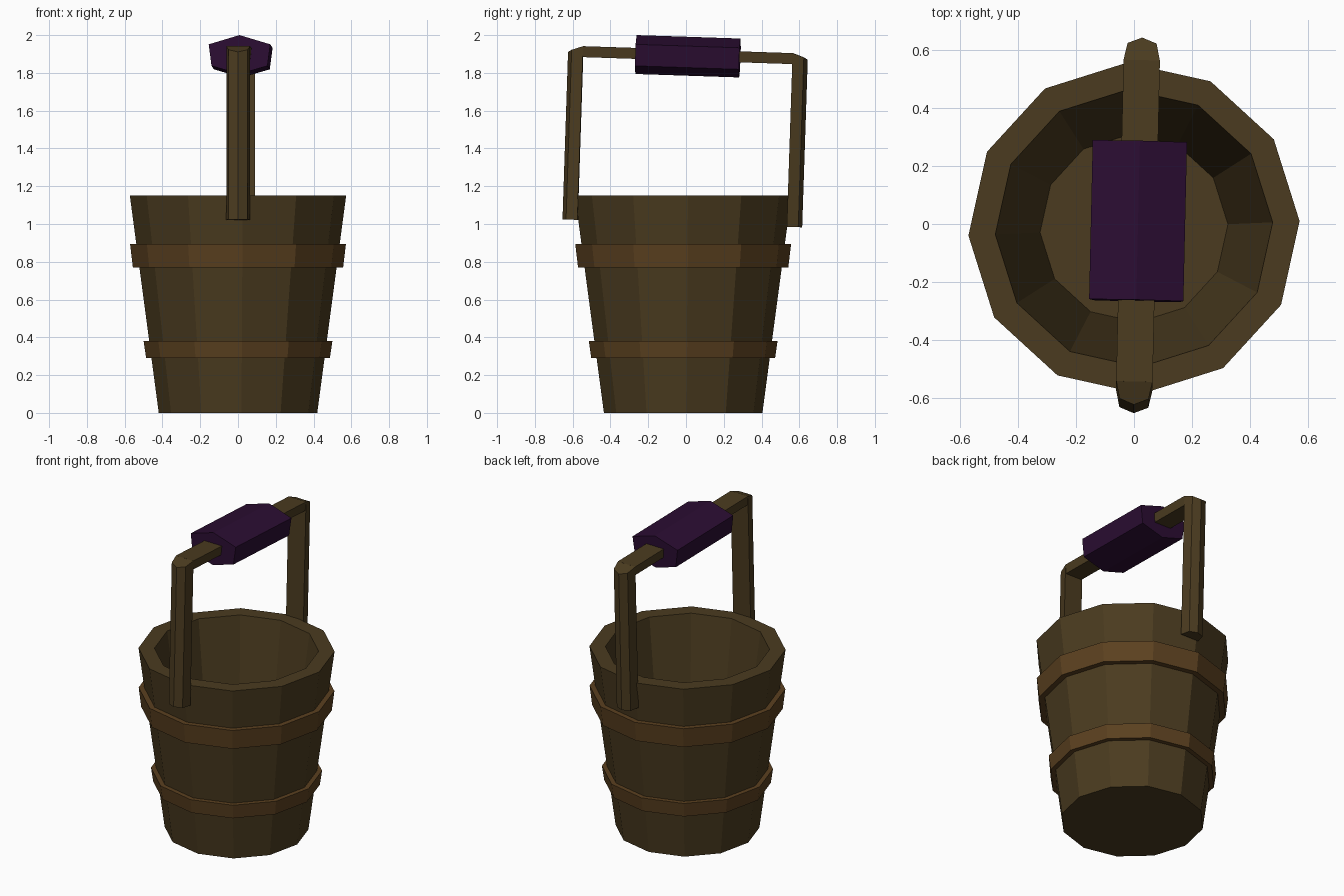
import bpy, bmesh
from math import cos, sin, pi, radians
from mathutils import Matrix

if "Cube" in bpy.data.objects:
    bpy.data.objects.remove(bpy.data.objects["Cube"])

SIDES = 12
TURN = radians(2.5)
CY = -0.015


def material(name, rgb):
    m = bpy.data.materials.new(name)
    m.diffuse_color = (*rgb, 1)
    m.use_nodes = True
    m.node_tree.nodes["Principled BSDF"].inputs["Base Color"].default_value = m.diffuse_color
    return m


wood = material("wood", (0.07, 0.044, 0.014))
band_wood = material("band_wood", (0.105, 0.052, 0.014))
purple = material("purple_wrap", (0.024, 0.004, 0.032))


def finish(name, bm, mat, matrix=None):
    bmesh.ops.remove_doubles(bm, verts=bm.verts, dist=1e-5)
    bmesh.ops.recalc_face_normals(bm, faces=bm.faces)
    me = bpy.data.meshes.new(name)
    bm.to_mesh(me)
    bm.free()
    me.materials.append(mat)
    ob = bpy.data.objects.new(name, me)
    bpy.context.collection.objects.link(ob)
    if matrix:
        ob.matrix_world = matrix
    return ob


def lathe(name, profile, mat, ring=False):
    """Turn an (r, z) profile; a ring profile closes on itself, others get end caps."""
    bm = bmesh.new()
    loops = [[bm.verts.new((r * cos(TURN + 2 * pi * i / SIDES),
                            CY + r * sin(TURN + 2 * pi * i / SIDES), z))
              for i in range(SIDES)] for r, z in profile]
    pairs = list(zip(loops, loops[1:]))
    if ring:
        pairs.append((loops[-1], loops[0]))
    else:
        bm.faces.new(loops[0])
        bm.faces.new(loops[-1])
    for a, b in pairs:
        for i in range(SIDES):
            j = (i + 1) % SIDES
            bm.faces.new((a[i], a[j], b[j], b[i]))
    return finish(name, bm, mat)


def loft(name, start, end, mat, matrix):
    """Join two matching point loops and cap both ends."""
    bm = bmesh.new()
    a = [bm.verts.new(p) for p in start]
    b = [bm.verts.new(p) for p in end]
    n = len(a)
    bm.faces.new(a)
    bm.faces.new(b)
    for i in range(n):
        j = (i + 1) % n
        bm.faces.new((a[i], a[j], b[j], b[i]))
    return finish(name, bm, mat, matrix)


# Bucket body, hollow with a flat floor
lathe("bucket_body", [(0.42, 0), (0.573, 1.15), (0.48, 1.15), (0.325, 0.04)], wood)

# Two hoops around the staves
for name, z0, z1, r0, r1 in (("lower_band", 0.29, 0.38, 0.487, 0.50),
                             ("upper_band", 0.77, 0.895, 0.557, 0.572)):
    lathe(name, [(r0, z0), (r1, z1), (r1 - 0.06, z1), (r0 - 0.06, z0)], band_wood, True)

# The whole handle sits slightly crooked
tilt = (Matrix.Translation((0.014, 0.01, 1.89))
        @ Matrix.Rotation(radians(-1.3), 4, 'Z')
        @ Matrix.Rotation(radians(-1.9), 4, 'X'))

# Uprights: rounded outside, flat inside, sloped top (x, y, top z)
section = [(-0.063, 0.555, 0.033), (-0.05, 0.615, 0.012), (0, 0.635, 0.0),
           (0.05, 0.615, 0.012), (0.063, 0.555, 0.033)]
for name, s in (("front_upright", -1), ("back_upright", 1)):
    loft(name, [(x, s * y, -0.887) for x, y, z in section],
         [(x, s * y, z) for x, y, z in section], wood, tilt)

# Crossbar
bar = [(-0.063, 0.033), (0.063, 0.033), (0.058, -0.025), (-0.058, -0.025)]
loft("crossbar", [(x, -0.556, z) for x, z in bar],
     [(x, 0.556, z) for x, z in bar], wood, tilt)

# Six-sided grip
grip = [(0, 0.101), (0.163, 0.052), (0.148, -0.062),
        (0, -0.105), (-0.148, -0.062), (-0.163, 0.052)]
loft("grip", [(x, -0.275, z) for x, z in grip],
     [(x, 0.275, z) for x, z in grip], purple, tilt)
